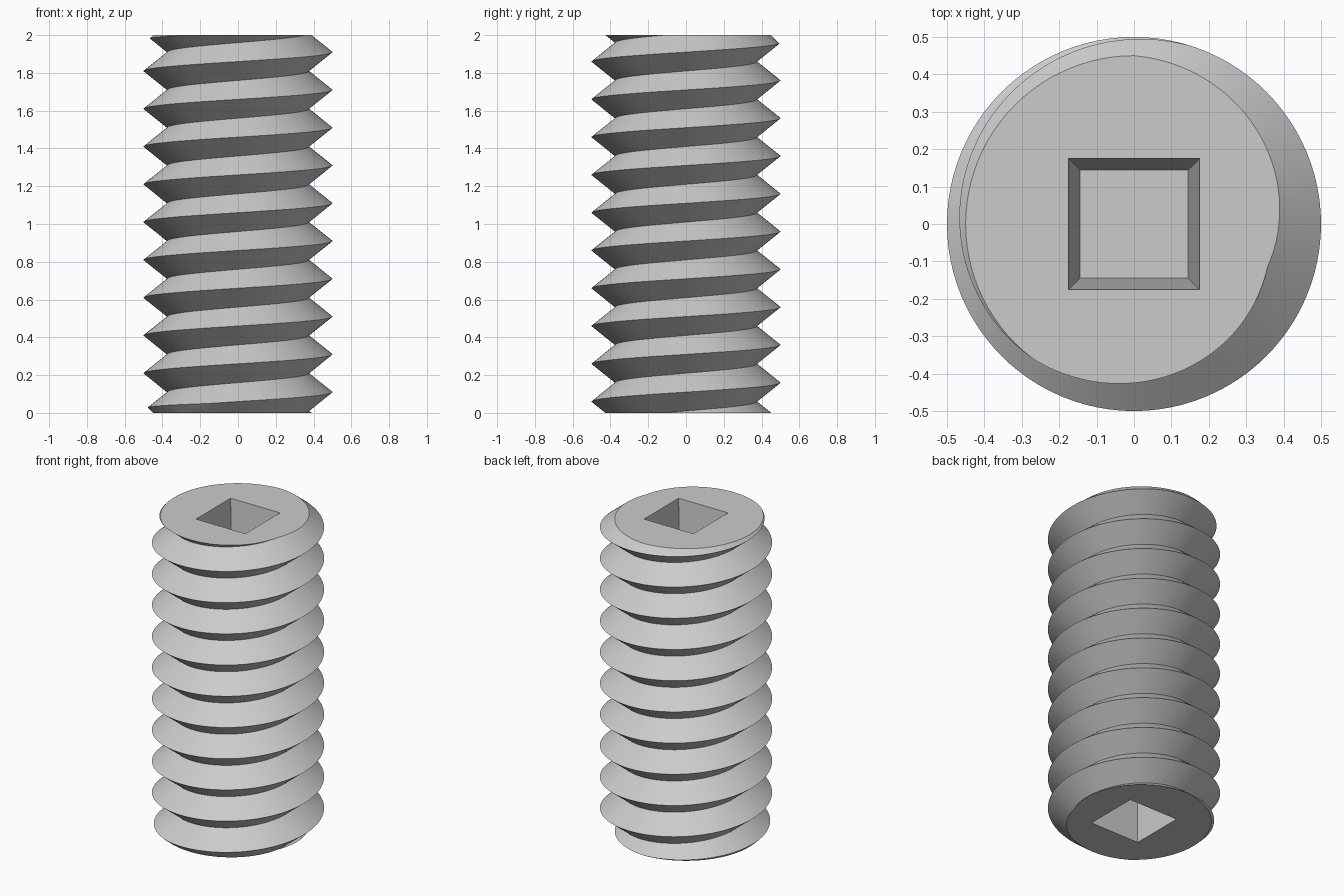
import bpy, bmesh
from math import cos, sin, pi, radians

cube = bpy.data.objects.get("Cube")
if cube:
    bpy.data.objects.remove(cube, do_unlink=True)

LENGTH, PITCH = 2.0, 0.2
CREST, ROOT, END_RADIUS = 0.5, 0.375, 0.45
CREST_START = 0.11           # crest height on the +x side
SEGMENTS = 96
SOCKET_MOUTH, SOCKET_FLOOR, SOCKET_DEPTH = 0.175, 0.145, 0.4

steel = bpy.data.materials.new("grey_steel")
steel.use_nodes = True
GREY = (0.6, 0.6, 0.6, 1)
steel.diffuse_color = GREY
steel.node_tree.nodes["Principled BSDF"].inputs["Base Color"].default_value = GREY


def make_object(name, bm):
    bmesh.ops.recalc_face_normals(bm, faces=bm.faces)
    mesh = bpy.data.meshes.new(name)
    bm.to_mesh(mesh)
    bm.free()
    mesh.materials.append(steel)
    obj = bpy.data.objects.new(name, mesh)
    bpy.context.collection.objects.link(obj)
    return obj


def cut(obj, tool, operation):
    """Apply a boolean and discard the tool."""
    mod = obj.modifiers.new(operation.title(), "BOOLEAN")
    mod.operation, mod.object, mod.solver = operation, tool, "EXACT"
    bpy.ops.object.select_all(action="DESELECT")
    obj.select_set(True)
    bpy.context.view_layer.objects.active = obj
    bpy.ops.object.modifier_apply(modifier=mod.name)
    bpy.data.objects.remove(tool, do_unlink=True)


def helical_thread():
    """Right-handed V thread, overlong at both ends; odd rows are roots."""
    bm = bmesh.new()
    rows = 2 * int(LENGTH / PITCH) + 10
    columns = []
    for i in range(SEGMENTS):
        turn = i / SEGMENTS
        column = []
        for j in range(rows + 1 + (2 if i == 0 else 0)):
            radius = ROOT if j % 2 else CREST
            z = CREST_START + PITCH * (turn + j / 2 - 3)
            column.append(bm.verts.new((radius * cos(2 * pi * turn),
                                        radius * sin(2 * pi * turn), z)))
        columns.append(column)
    # One turn later the last column meets the first, one pitch up
    columns.append(columns[0][2:])
    for a, b in zip(columns, columns[1:]):
        for j in range(rows):
            bm.faces.new((a[j], b[j], b[j + 1], a[j + 1]))
    # Close both ends with fans
    for z, middle in ((-PITCH * 2, 0), (LENGTH + PITCH * 2, LENGTH)):
        hub = bm.verts.new((0, 0, z))
        rim = [e for e in bm.edges if e.is_boundary
               and all((v.co.z < LENGTH / 2) == (middle == 0) for v in e.verts)]
        for e in rim:
            bm.faces.new((e.verts[0], e.verts[1], hub))
    return make_object("threaded_rod", bm)


def chamfered_blank():
    """Cylinder with 45 degree chamfered ends that trims the thread."""
    bm = bmesh.new()
    outer = CREST + 0.03
    rise = outer - END_RADIUS
    rings = []
    for radius, z in ((END_RADIUS, 0), (outer, rise),
                      (outer, LENGTH - rise), (END_RADIUS, LENGTH)):
        rings.append([bm.verts.new((radius * cos(2 * pi * i / SEGMENTS),
                                    radius * sin(2 * pi * i / SEGMENTS), z))
                      for i in range(SEGMENTS)])
    for a, b in zip(rings, rings[1:]):
        for i in range(SEGMENTS):
            k = (i + 1) % SEGMENTS
            bm.faces.new((a[i], a[k], b[k], b[i]))
    bm.faces.new(rings[0])
    bm.faces.new(rings[-1])
    return make_object("blank", bm)


def square_socket(end, inward):
    """Tapered square pit, extended a little past the end face."""
    bm = bmesh.new()
    slope = (SOCKET_MOUTH - SOCKET_FLOOR) / SOCKET_DEPTH
    bmesh.ops.create_cube(bm, size=2)
    for v in bm.verts:
        depth = SOCKET_DEPTH if v.co.z > 0 else -0.1
        half = SOCKET_MOUTH - slope * depth
        v.co = (v.co.x * half, v.co.y * half, end + inward * depth)
    return make_object("socket", bm)


rod = helical_thread()
cut(rod, chamfered_blank(), "INTERSECT")
cut(rod, square_socket(LENGTH, -1), "DIFFERENCE")
cut(rod, square_socket(0, 1), "DIFFERENCE")
bpy.ops.object.shade_smooth_by_angle(angle=radians(30))
